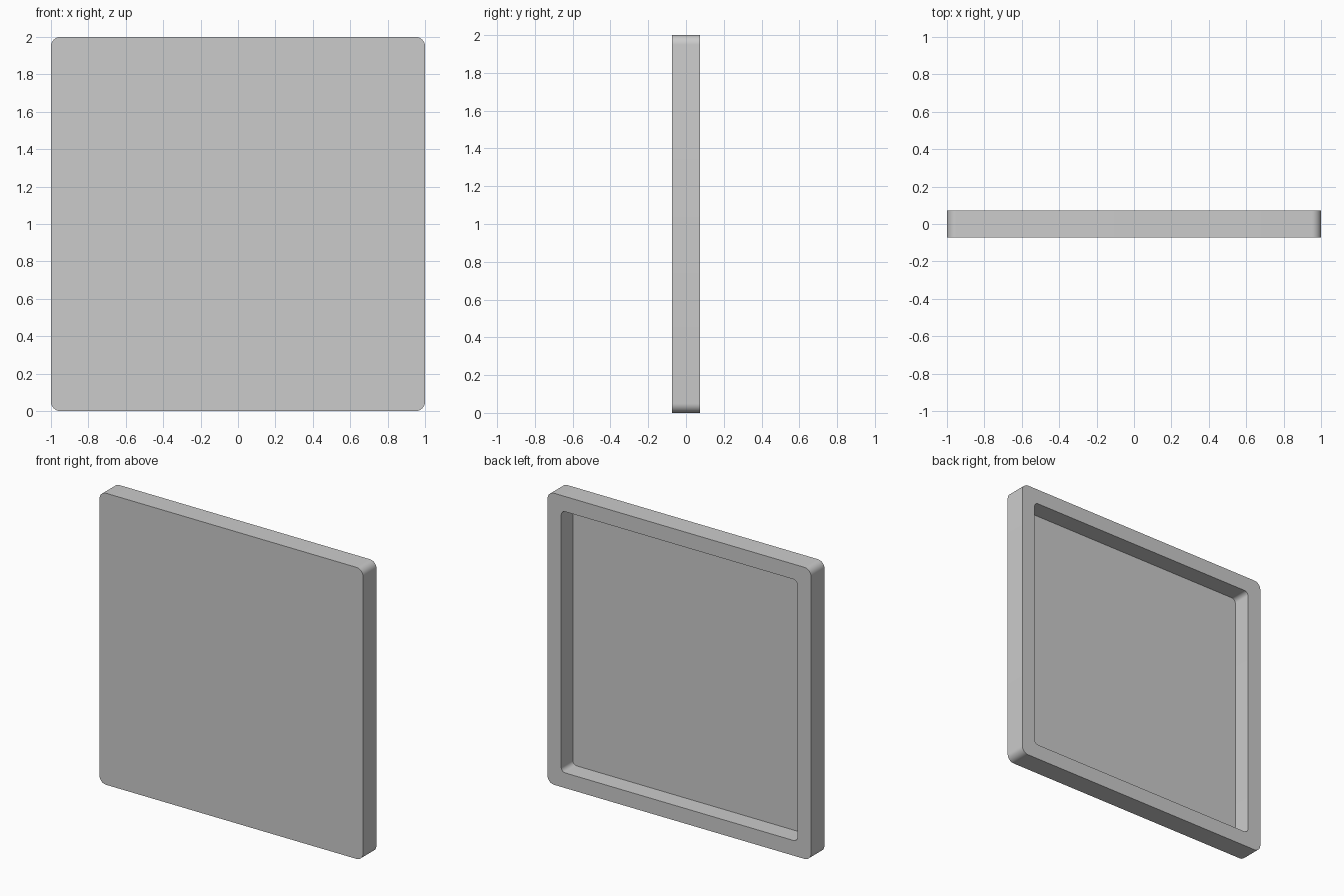
import bpy, bmesh, math

if "Cube" in bpy.data.objects:
    bpy.data.objects.remove(bpy.data.objects["Cube"])

HALF_T = 0.073      # half thickness of the panel
FLOOR_Y = -0.053    # inner face of the thin front sheet
SEG = 8             # segments per rounded corner


def rounded_square(bm, half, radius, y):
    """Ring of vertices around (0, y, 1), counter-clockwise seen from the front."""
    c = half - radius
    ring = []
    for i, (sx, sz) in enumerate([(1, 1), (-1, 1), (-1, -1), (1, -1)]):
        for k in range(SEG + 1):
            a = math.pi / 2 * (i + k / SEG)
            ring.append(bm.verts.new((sx * c + radius * math.cos(a), y,
                                      1 + sz * c + radius * math.sin(a))))
    return ring


def bridge(bm, a, b):
    n = len(a)
    for i in range(n):
        j = (i + 1) % n
        bm.faces.new((a[i], a[j], b[j], b[i]))


bm = bmesh.new()

# front face, outer edge, back rim, recess wall, recess floor
rings = [rounded_square(bm, 1.0, 0.05, -HALF_T),
         rounded_square(bm, 1.0, 0.05, HALF_T),
         rounded_square(bm, 0.896, 0.03, HALF_T),
         rounded_square(bm, 0.896, 0.03, FLOOR_Y)]
bm.faces.new(rings[0])
for a, b in zip(rings, rings[1:]):
    bridge(bm, a, b)
bm.faces.new(rings[-1])
bmesh.ops.recalc_face_normals(bm, faces=bm.faces)

mesh = bpy.data.meshes.new("tray_panel")
bm.to_mesh(mesh)
bm.free()
panel = bpy.data.objects.new("tray_panel", mesh)
bpy.context.collection.objects.link(panel)

# smooth corners, crisp rims
bpy.context.view_layer.objects.active = panel
panel.select_set(True)
bpy.ops.object.shade_smooth_by_angle(angle=math.radians(30))
